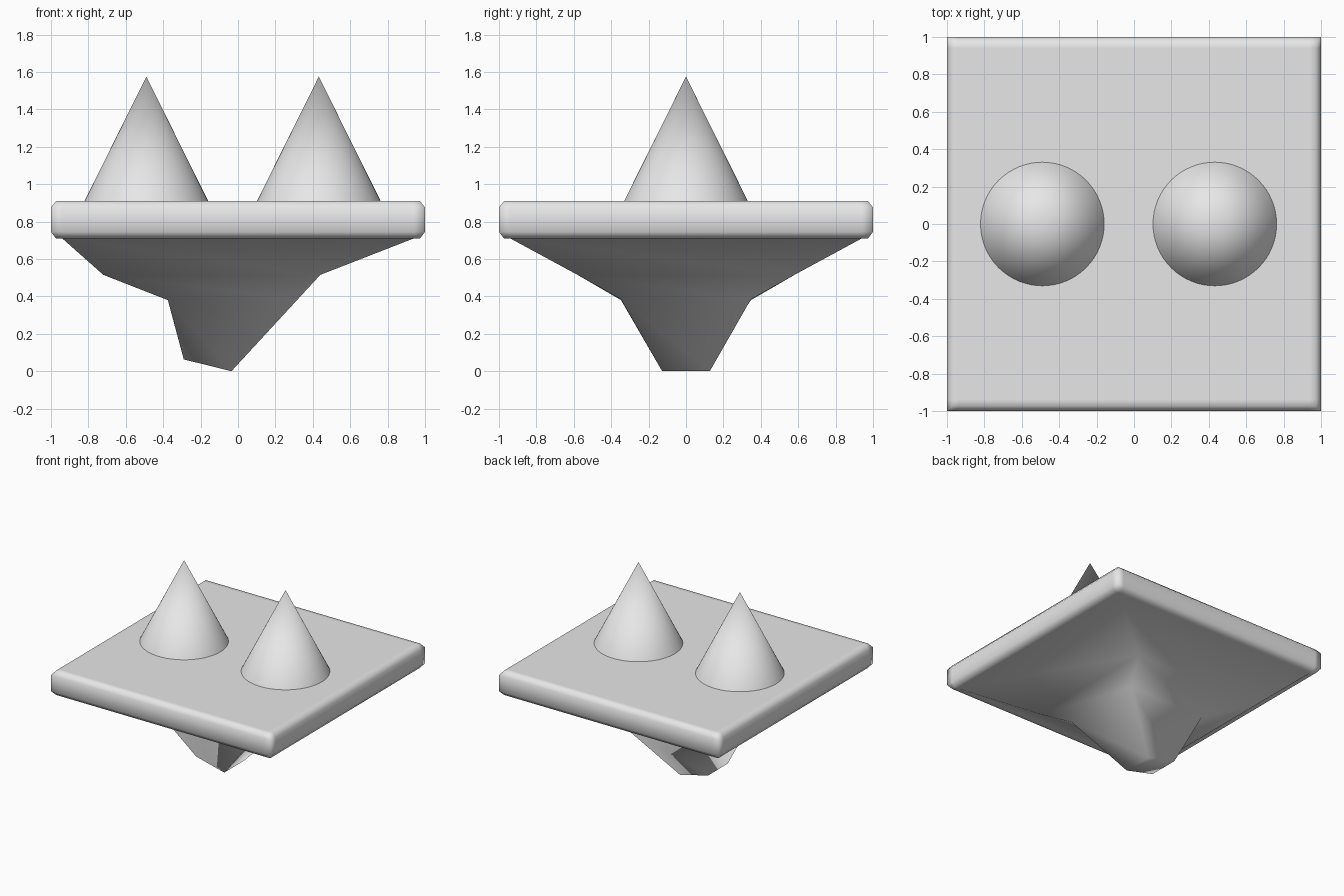
import bpy, bmesh
from mathutils import Vector

cube = bpy.data.objects.get("Cube")
if cube:
    bpy.data.objects.remove(cube, do_unlink=True)

grey = bpy.data.materials.new("light_grey")
grey.use_nodes = True
colour = (0.8, 0.8, 0.8, 1)
grey.diffuse_color = colour
grey.node_tree.nodes["Principled BSDF"].inputs["Base Color"].default_value = colour

TOP, BOTTOM, INNER = 0.91, 0.71, 0.94

# Slab: box with support loops near its edges
bm = bmesh.new()
bmesh.ops.create_cube(bm, size=2)
for v in bm.verts:
    v.co.z = TOP if v.co.z > 0 else BOTTOM
cuts = [(axis, s * INNER) for axis in (0, 1) for s in (-1, 1)]
cuts += [(2, BOTTOM + 0.035), (2, TOP - 0.035)]
for axis, pos in cuts:
    normal, point = Vector(), Vector()
    normal[axis], point[axis] = 1, pos
    bmesh.ops.bisect_plane(bm, geom=bm.verts[:] + bm.edges[:] + bm.faces[:],
                           plane_co=point, plane_no=normal)

# Pull in the top and bottom rims to round the edge
for v in bm.verts:
    if v.co.z > TOP - 0.01 or v.co.z < BOTTOM + 0.01:
        for axis in (0, 1):
            v.co[axis] = max(-0.973, min(0.973, v.co[axis]))

# Rock underneath: the bottom face extruded down through tilted squares
# (left x, left z, right x, right z)
sections = [(-0.72, 0.515, 0.44, 0.515),
            (-0.375, 0.38, 0.32, 0.385),
            (-0.29, 0.063, -0.035, 0.0)]
face = min(bm.faces, key=lambda f: (f.calc_center_median() - Vector((0, 0, BOTTOM))).length)
for x0, z0, x1, z1 in sections:
    face = bmesh.ops.extrude_discrete_faces(bm, faces=[face])["faces"][0]
    half = (x1 - x0) / 2
    mid = sum((v.co.x for v in face.verts)) / 4
    for v in face.verts:
        right = v.co.x > mid
        v.co = (x1 if right else x0, half if v.co.y > 0 else -half, z1 if right else z0)
bmesh.ops.recalc_face_normals(bm, faces=bm.faces[:])
for f in bm.faces:
    f.smooth = True
mesh = bpy.data.meshes.new("floating_platform")
bm.to_mesh(mesh)
bm.free()
mesh.materials.append(grey)
bpy.context.collection.objects.link(bpy.data.objects.new("floating_platform", mesh))

# Two cones standing on the slab
for name, x in (("right_cone", -0.49), ("left_cone", 0.432)):
    bpy.ops.mesh.primitive_cone_add(vertices=64, radius1=0.333, depth=0.67,
                                    location=(x, 0, 1.24))
    cone = bpy.context.object
    cone.name = name
    cone.data.materials.append(grey)
    bpy.ops.object.shade_smooth_by_angle()
